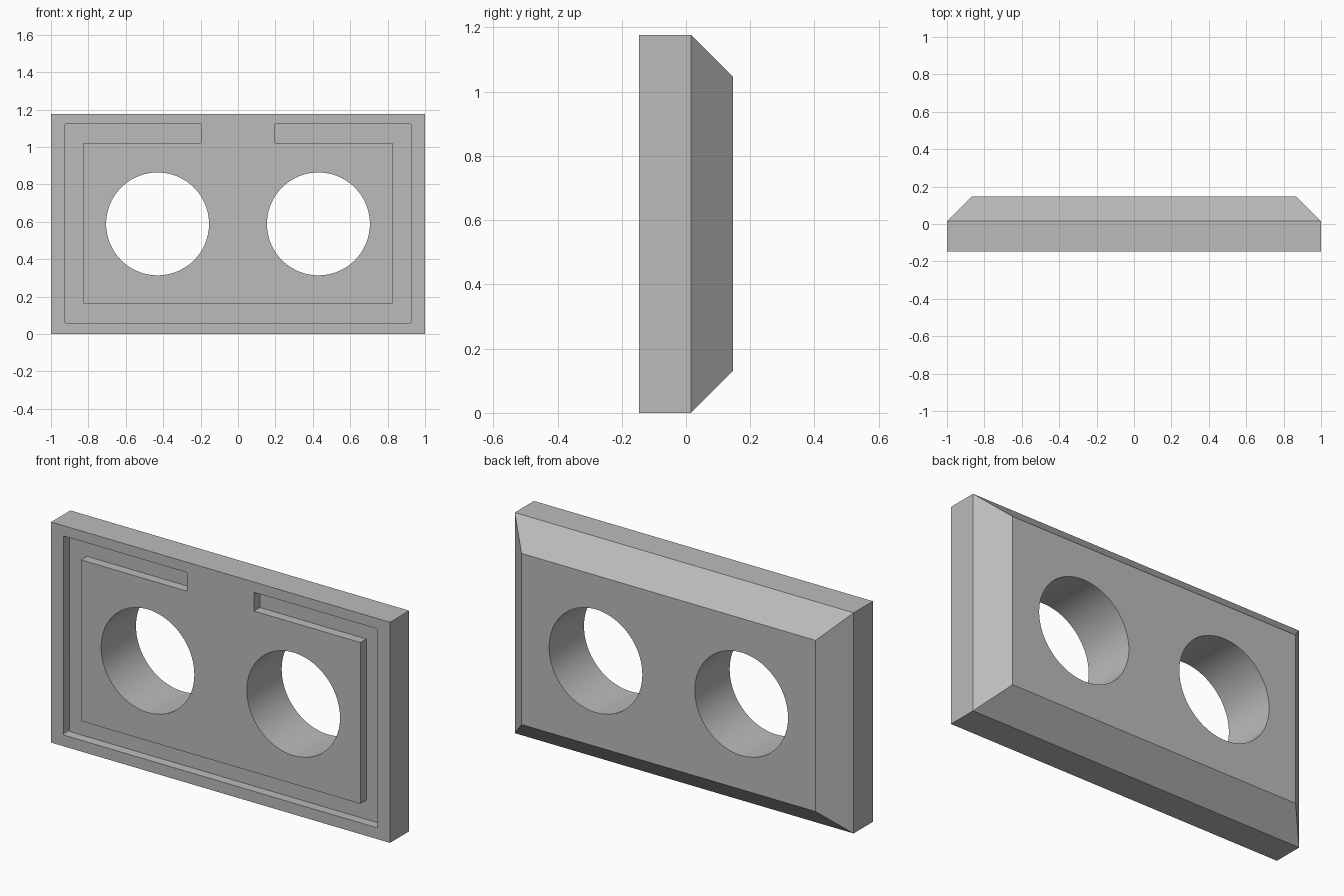
import bpy, bmesh, math
from mathutils import Vector

if "Cube" in bpy.data.objects:
    bpy.data.objects.remove(bpy.data.objects["Cube"], do_unlink=True)

W, H = 1.0, 1.177            # half width, full height
FRONT, STEP, BACK = -0.147, 0.015, 0.147
CHAMFER = BACK - STEP
GROOVE = 0.05

grey = bpy.data.materials.new("plain grey")
grey.use_nodes = True
colour = (0.5, 0.5, 0.5, 1)
grey.diffuse_color = colour
grey.node_tree.nodes["Principled BSDF"].inputs["Base Color"].default_value = colour


def make_object(name, bm):
    bmesh.ops.recalc_face_normals(bm, faces=bm.faces)
    mesh = bpy.data.meshes.new(name)
    bm.to_mesh(mesh)
    bm.free()
    mesh.materials.append(grey)
    obj = bpy.data.objects.new(name, mesh)
    bpy.context.collection.objects.link(obj)
    return obj


def extrude_outline(bm, points, y0, y1):
    """Extrude an x-z outline from y0 to y1 and return the far face."""
    face = bm.faces.new([bm.verts.new((x, y0, z)) for x, z in points])
    new = bmesh.ops.extrude_face_region(bm, geom=[face])["geom"]
    verts = [g for g in new if isinstance(g, bmesh.types.BMVert)]
    bmesh.ops.translate(bm, verts=verts, vec=(0, y1 - y0, 0))
    return next(g for g in new if isinstance(g, bmesh.types.BMFace))


def cut(target, cutter):
    mod = target.modifiers.new(cutter.name, "BOOLEAN")
    mod.operation = "DIFFERENCE"
    mod.solver = "EXACT"
    mod.object = cutter
    bpy.context.view_layer.objects.active = target
    bpy.ops.object.modifier_apply(modifier=mod.name)
    bpy.data.objects.remove(cutter, do_unlink=True)


# Slab with a chamfered back
bm = bmesh.new()
rear = extrude_outline(bm, [(-W, 0), (W, 0), (W, H), (-W, H)], FRONT, STEP)
top = bmesh.ops.extrude_face_region(bm, geom=[rear])["geom"]
bmesh.ops.delete(bm, geom=[rear], context="FACES_ONLY")
for v in (g for g in top if isinstance(g, bmesh.types.BMVert)):
    v.co.x -= math.copysign(CHAMFER, v.co.x)
    v.co.z += CHAMFER if v.co.z < H / 2 else -CHAMFER
    v.co.y = BACK
plate = make_object("chamfered_plate", bm)

# Two round through holes
for side in (-1, 1):
    bm = bmesh.new()
    ring = [(side * 0.43 + 0.275 * math.cos(a), H / 2 + 0.275 * math.sin(a))
            for a in (math.tau * i / 96 for i in range(96))]
    extrude_outline(bm, ring, FRONT - 0.1, BACK + 0.1)
    cut(plate, make_object("hole_cutter", bm))

# Open ring groove in the front face, with slightly eased outer corners
half = [(0.197, 1.022), (0.825, 1.022), (0.825, 0.162)]
outer = [(0.927, 0.06), (0.927, 1.122), (0.197, 1.122)]
outline = half + [(-x, z) for x, z in reversed(half)]
outline += [(-x, z) for x, z in reversed(outer)] + outer
bm = bmesh.new()
extrude_outline(bm, outline, FRONT - 0.1, FRONT + GROOVE)
corners = [e for e in bm.edges
           if abs((e.verts[0].co - e.verts[1].co).y) > 0.1
           and abs(e.verts[0].co.x) > 0.9]
bmesh.ops.bevel(bm, geom=corners, offset=0.008, segments=3,
                profile=0.5, affect="EDGES")
cut(plate, make_object("groove_cutter", bm))

# Smooth hole walls, sharp edges elsewhere
bpy.ops.object.select_all(action="DESELECT")
plate.select_set(True)
bpy.context.view_layer.objects.active = plate
bpy.ops.object.shade_smooth_by_angle(angle=math.radians(25))
